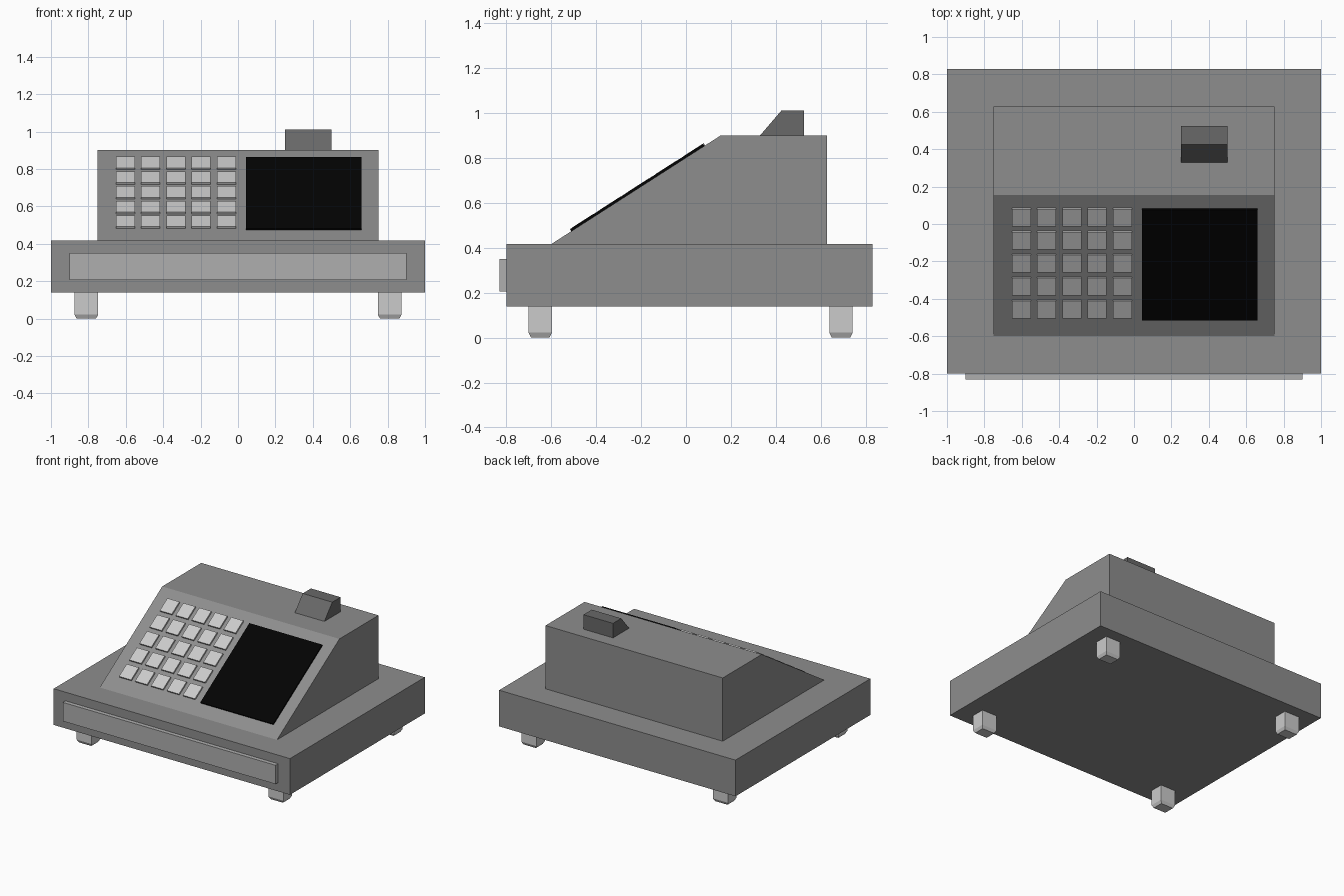
import bpy, bmesh, math
from mathutils import Matrix, Vector

if "Cube" in bpy.data.objects:
    bpy.data.objects.remove(bpy.data.objects["Cube"])


def material(name, v):
    m = bpy.data.materials.new(name)
    m.diffuse_color = (v, v, v, 1)
    m.use_nodes = True
    m.node_tree.nodes["Principled BSDF"].inputs["Base Color"].default_value = m.diffuse_color
    return m


CASE = material("case_grey", 0.27)
LIGHT = material("light_grey", 0.72)
DRAWER = material("drawer_grey", 0.43)
DARK = material("dark_grey", 0.14)
BLACK = material("screen_black", 0.001)


def finish(name, bm, mat):
    bmesh.ops.recalc_face_normals(bm, faces=bm.faces)
    mesh = bpy.data.meshes.new(name)
    bm.to_mesh(mesh)
    bm.free()
    mesh.materials.append(mat)
    obj = bpy.data.objects.new(name, mesh)
    bpy.context.collection.objects.link(obj)
    return obj


def box(name, lo, hi, mat, frame=Matrix()):
    lo, hi = Vector(lo), Vector(hi)
    bm = bmesh.new()
    bmesh.ops.create_cube(bm, size=1, matrix=frame @ Matrix.Translation((lo + hi) / 2)
                          @ Matrix.Diagonal((*(hi - lo), 1)))
    return finish(name, bm, mat)


def prism(name, profile, x0, x1, mat):
    """Extrude a (y, z) profile along x."""
    bm = bmesh.new()
    face = bm.faces.new([bm.verts.new((x0, y, z)) for y, z in profile])
    new = bmesh.ops.extrude_face_region(bm, geom=[face])["geom"]
    bmesh.ops.translate(bm, vec=(x1 - x0, 0, 0),
                        verts=[v for v in new if isinstance(v, bmesh.types.BMVert)])
    return finish(name, bm, mat)


# Cash drawer base and its front panel
box("drawer_base", (-1, -0.8, 0.139), (1, 0.83, 0.416), CASE)
box("drawer_front", (-0.9, -0.831, 0.206), (0.9, -0.8, 0.35), DRAWER)

# Sloped body and customer display on top
prism("sloped_body", [(-0.6, 0.416), (0.155, 0.9), (0.627, 0.9), (0.627, 0.416)],
      -0.75, 0.75, CASE)
prism("rear_display", [(0.33, 0.9), (0.425, 1.011), (0.525, 1.011), (0.525, 0.9)],
      0.25, 0.5, DARK)

# Local frame of the slope: y runs up the slope, z points out of it
slope = (Matrix.Translation((0, -0.6, 0.416))
         @ Matrix.Rotation(math.atan2(0.484, 0.755), 4, "X"))

# Screen
box("screen", (0.043, 0.106, 0), (0.659, 0.81, 0.011), BLACK, slope)

# Keypad, five by five
for row in range(5):
    for col in range(5):
        x, s = -0.602 + col * 0.135, 0.175 + row * 0.146
        box(f"key_{row + 1}_{col + 1}", (x - 0.051, s - 0.055, 0),
            (x + 0.051, s + 0.055, 0.012), LIGHT, slope)

# Square feet with a tapered tip
for side, sx in (("left", -1), ("right", 1)):
    for end, y in (("front", -0.649), ("back", 0.69)):
        bm = bmesh.new()
        bmesh.ops.create_cube(bm, size=1, matrix=Matrix.Translation((sx * 0.811, y, 0.081))
                              @ Matrix.Diagonal((0.127, 0.104, 0.118, 1)))
        bottom = min(bm.faces, key=lambda f: f.calc_center_median().z)
        bmesh.ops.inset_individual(bm, faces=[bottom], thickness=0.016)
        bmesh.ops.translate(bm, vec=(0, 0, -0.022), verts=bottom.verts)
        finish(f"{end}_{side}_foot", bm, LIGHT)
